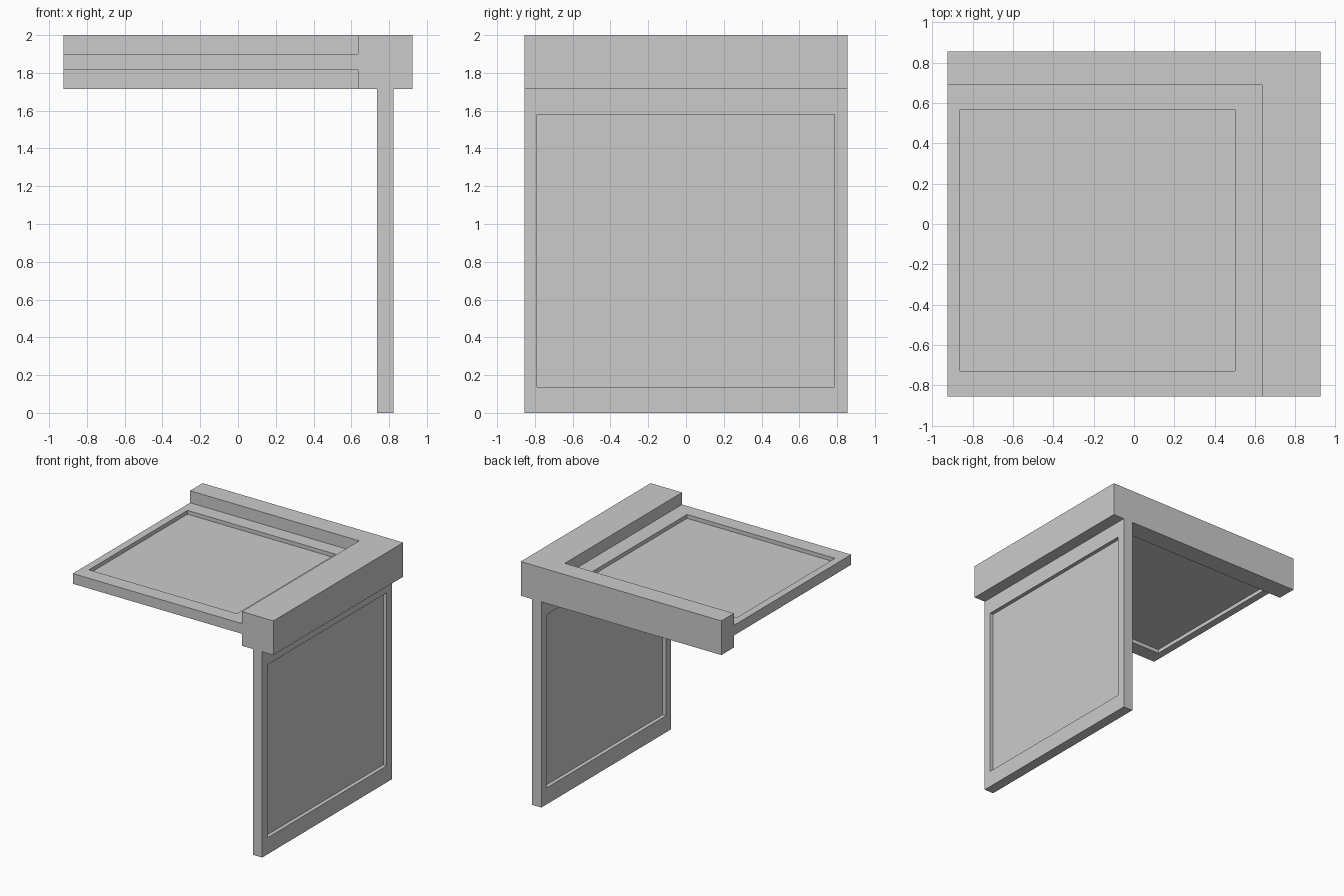
import bpy, bmesh

if "Cube" in bpy.data.objects:
    bpy.data.objects.remove(bpy.data.objects["Cube"])


def finish(name, bm):
    bmesh.ops.recalc_face_normals(bm, faces=bm.faces)
    mesh = bpy.data.meshes.new(name)
    bm.to_mesh(mesh)
    bm.free()
    obj = bpy.data.objects.new(name, mesh)
    bpy.context.collection.objects.link(obj)
    return obj


def rect(u0, u1, v0, v1):
    return [(u0, v0), (u1, v0), (u1, v1), (u0, v1)]


def recessed_panel(name, outer, inner, w0, w1, depth, place):
    """Slab with a rectangular recess on both broad sides."""
    bm = bmesh.new()
    # rectangular rings running from one recess floor around to the other
    layers = [(inner, w0 + depth), (inner, w0), (outer, w0),
              (outer, w1), (inner, w1), (inner, w1 - depth)]
    rings = [[bm.verts.new(place(u, v, w)) for u, v in rect(*r)] for r, w in layers]
    for a, b in zip(rings, rings[1:]):
        for i in range(4):
            j = (i + 1) % 4
            bm.faces.new((a[i], a[j], b[j], b[i]))
    bm.faces.new(rings[0])
    bm.faces.new(rings[-1])
    return finish(name, bm)


# L-shaped header beam along the right and back edges
bm = bmesh.new()
profile = [(0.635, -0.855), (0.925, -0.855), (0.925, 0.855),
           (-0.925, 0.855), (-0.925, 0.69), (0.635, 0.69)]
face = bm.faces.new([bm.verts.new((x, y, 1.715)) for x, y in profile])
top = bmesh.ops.extrude_face_region(bm, geom=[face], use_keep_orig=True)["geom"]
bmesh.ops.translate(bm, vec=(0, 0, 0.285),
                    verts=[g for g in top if isinstance(g, bmesh.types.BMVert)])
finish("corner_beam", bm)

# Horizontal canopy panel
recessed_panel("canopy_panel", (-0.925, 0.635, -0.855, 0.69),
               (-0.863, 0.502, -0.73, 0.567), 1.815, 1.90, 0.032,
               lambda u, v, w: (u, v, w))

# Upright wall panel under the right beam
recessed_panel("wall_panel", (-0.855, 0.855, 0.0, 1.715),
               (-0.788, 0.785, 0.138, 1.58), 0.735, 0.822, 0.032,
               lambda u, v, w: (w, u, v))
